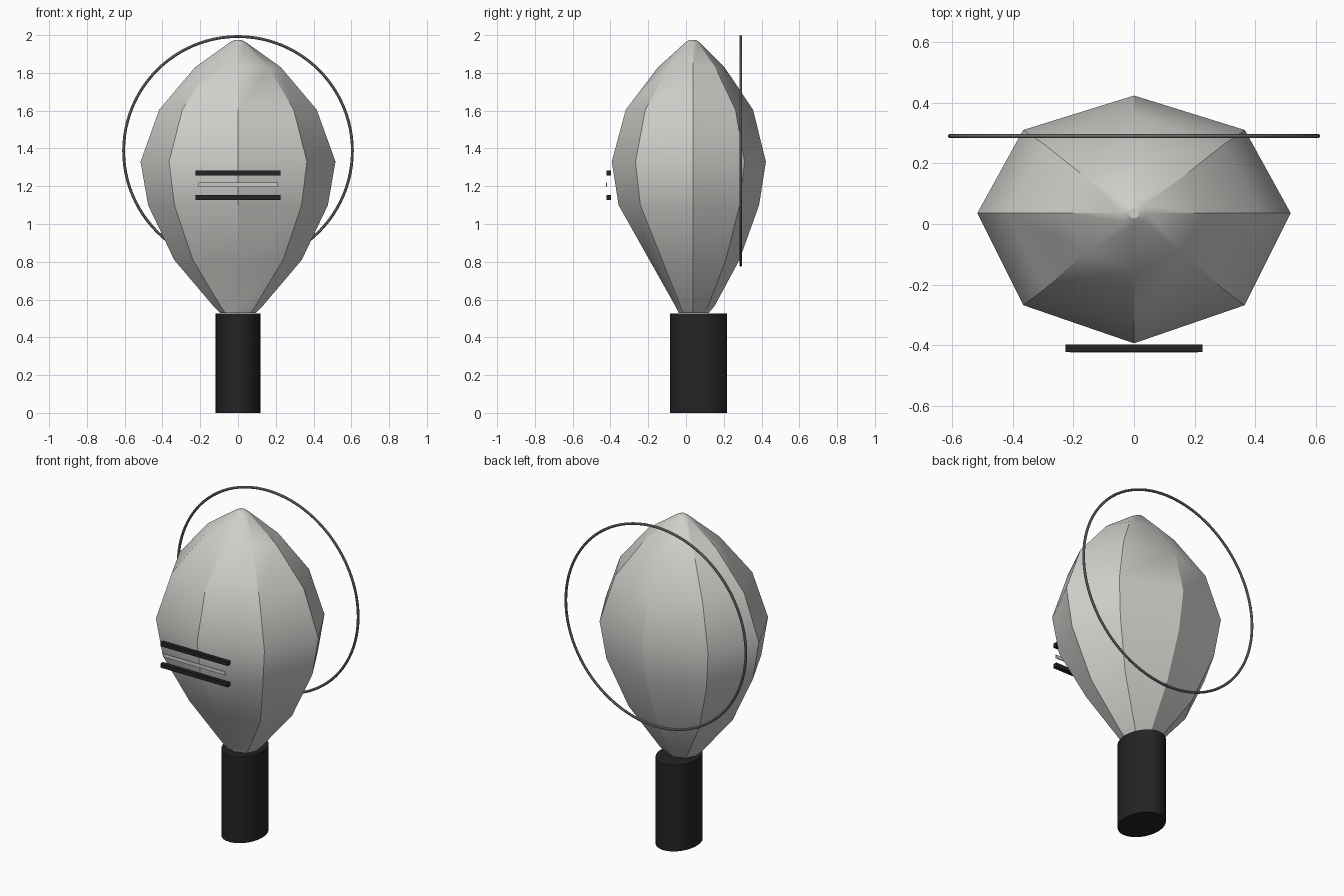
import bpy, bmesh, math

if "Cube" in bpy.data.objects:
    bpy.data.objects.remove(bpy.data.objects["Cube"])


def material(name, r, g, b):
    m = bpy.data.materials.new(name)
    m.diffuse_color = (r, g, b, 1)
    m.use_nodes = True
    m.node_tree.nodes["Principled BSDF"].inputs["Base Color"].default_value = m.diffuse_color
    return m


SHELL = material("warm_white", 0.63, 0.62, 0.595)
BLACK = material("matte_black", 0.017, 0.017, 0.017)
STEEL = material("steel_grey", 0.26, 0.26, 0.26)
SILVER = material("pale_silver", 0.58, 0.58, 0.57)


def finish(obj, name, mat, smooth=True):
    obj.name = name
    obj.data.materials.append(mat)
    if smooth:
        bpy.ops.object.select_all(action='DESELECT')
        obj.select_set(True)
        bpy.context.view_layer.objects.active = obj
        bpy.ops.object.shade_smooth_by_angle(angle=math.radians(30))


def box(name, x, y, z, mat):
    """Box spanning the given half width and y, z ranges."""
    bpy.ops.mesh.primitive_cube_add(
        size=1, location=(0, sum(y) / 2, sum(z) / 2))
    obj = bpy.context.object
    obj.scale = (2 * x, y[1] - y[0], z[1] - z[0])
    bpy.ops.object.transform_apply(location=False, rotation=False, scale=True)
    finish(obj, name, mat, smooth=False)


# Eight-sided bulb: height, half width, front depth, back depth
AXIS_Y = 0.036
LEVELS = [
    (0.530, 0.095, 0.075, 0.085),
    (0.565, 0.130, 0.092, 0.115),
    (0.810, 0.338, 0.230, 0.247),
    (1.100, 0.476, 0.393, 0.351),
    (1.330, 0.516, 0.429, 0.387),
    (1.605, 0.417, 0.355, 0.319),
    (1.830, 0.227, 0.184, 0.168),
    (1.960, 0.045, 0.040, 0.038),
    (1.975, 0.018, 0.018, 0.016),
]
bm = bmesh.new()
rings = []
for z, rx, front, back in LEVELS:
    ring = []
    for i in range(8):
        a = i * math.pi / 4
        depth = back if math.sin(a) > 0 else front
        ring.append(bm.verts.new(
            (rx * math.cos(a), AXIS_Y + depth * math.sin(a), z)))
    rings.append(ring)
for low, high in zip(rings, rings[1:]):
    for i in range(8):
        j = (i + 1) % 8
        bm.faces.new((low[i], low[j], high[j], high[i]))
bm.faces.new(rings[0][::-1])
bm.faces.new(rings[-1])
mesh = bpy.data.meshes.new("bulb")
bm.to_mesh(mesh)
bm.free()
bulb = bpy.data.objects.new("bulb", mesh)
bpy.context.collection.objects.link(bulb)
finish(bulb, "bulb", SHELL)

# Oval handle
bpy.ops.mesh.primitive_cylinder_add(
    vertices=48, radius=1, depth=0.525, location=(0, 0.066, 0.2625))
handle = bpy.context.object
handle.scale = (0.118, 0.152, 1)
bpy.ops.object.transform_apply(location=False, rotation=False, scale=True)
finish(handle, "handle", BLACK)

# Thin hoop crossing the back of the bulb
bpy.ops.mesh.primitive_torus_add(
    major_segments=96, minor_segments=10, major_radius=0.6055,
    minor_radius=0.0075, location=(0, 0.29, 1.387),
    rotation=(math.pi / 2, 0, 0))
finish(bpy.context.object, "hoop", STEEL)

# Front bars with a slim plate between them
for name, z in (("lower_bar", 1.14), ("upper_bar", 1.27)):
    box(name, 0.226, (-0.422, -0.397), (z - 0.0125, z + 0.0125), BLACK)
box("front_plate", 0.21, (-0.423, -0.419), (1.197, 1.219), SILVER)
